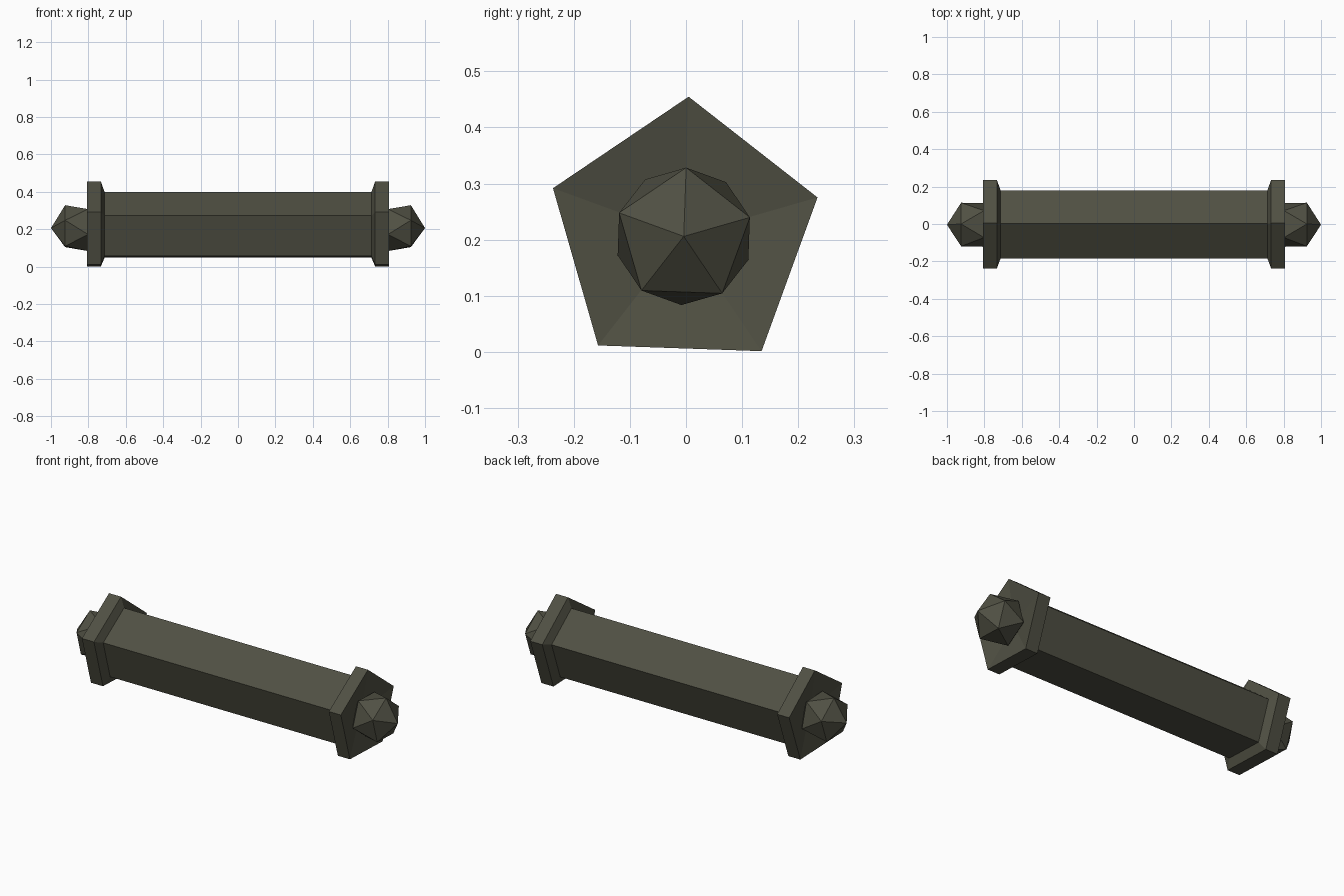
import bpy, bmesh, math
from mathutils import Matrix, Vector

default = bpy.data.objects.get("Cube")
if default:
    bpy.data.objects.remove(default, do_unlink=True)

CENTRE_Y, CENTRE_Z = -0.004, 0.207
TURN = math.radians(88)
SIDES = 5

# Dark olive metal shared by every part
metal = bpy.data.materials.new("dark_olive_metal")
metal.use_nodes = True
colour = (0.08, 0.08, 0.056, 1)
metal.diffuse_color = colour
metal.node_tree.nodes["Principled BSDF"].inputs["Base Color"].default_value = colour


def finish(name, bm):
    bmesh.ops.recalc_face_normals(bm, faces=bm.faces)
    mesh = bpy.data.meshes.new(name)
    bm.to_mesh(mesh)
    bm.free()
    mesh.materials.append(metal)
    obj = bpy.data.objects.new(name, mesh)
    bpy.context.collection.objects.link(obj)
    return obj


def five_sided(name, profile):
    """Sweep (x, radius) pairs around the long axis; zero radius makes a point."""
    bm = bmesh.new()
    rings = []
    for x, r in profile:
        ring = []
        for i in range(SIDES if r else 1):
            a = TURN + math.tau * i / SIDES
            ring.append(bm.verts.new((x, CENTRE_Y + r * math.cos(a), CENTRE_Z + r * math.sin(a))))
        rings.append(ring)
    for a, b in zip(rings, rings[1:]):
        for i in range(SIDES):
            j = (i + 1) % SIDES
            corners = [a[i % len(a)], a[j % len(a)], b[j % len(b)], b[i % len(b)]]
            bm.faces.new(list(dict.fromkeys(corners)))
    return finish(name, bm)


# Long pentagonal shaft
five_sided("shaft", [(-0.73, 0), (-0.73, 0.191), (0.73, 0.191), (0.73, 0)])

for side, s in (("left", 1), ("right", -1)):
    # Bevelled collar with a shallow dished end
    five_sided(side + "_end_cap", [(s * 0.713, 0), (s * 0.713, 0.191), (s * 0.733, 0.248),
                                   (s * 0.808, 0.248), (s * 0.768, 0)])

    # Faceted knob with one point facing outward
    out = Vector((s, 0, 0))
    up = Vector((0, math.cos(TURN), math.sin(TURN)))
    turn = Matrix((up, out.cross(up), out)).transposed().to_4x4()
    place = Matrix.Translation((s * 0.863, CENTRE_Y, CENTRE_Z - 0.001)) @ turn
    bm = bmesh.new()
    bmesh.ops.create_icosphere(bm, subdivisions=1, radius=0.137, matrix=place)
    finish(side + "_knob", bm)
